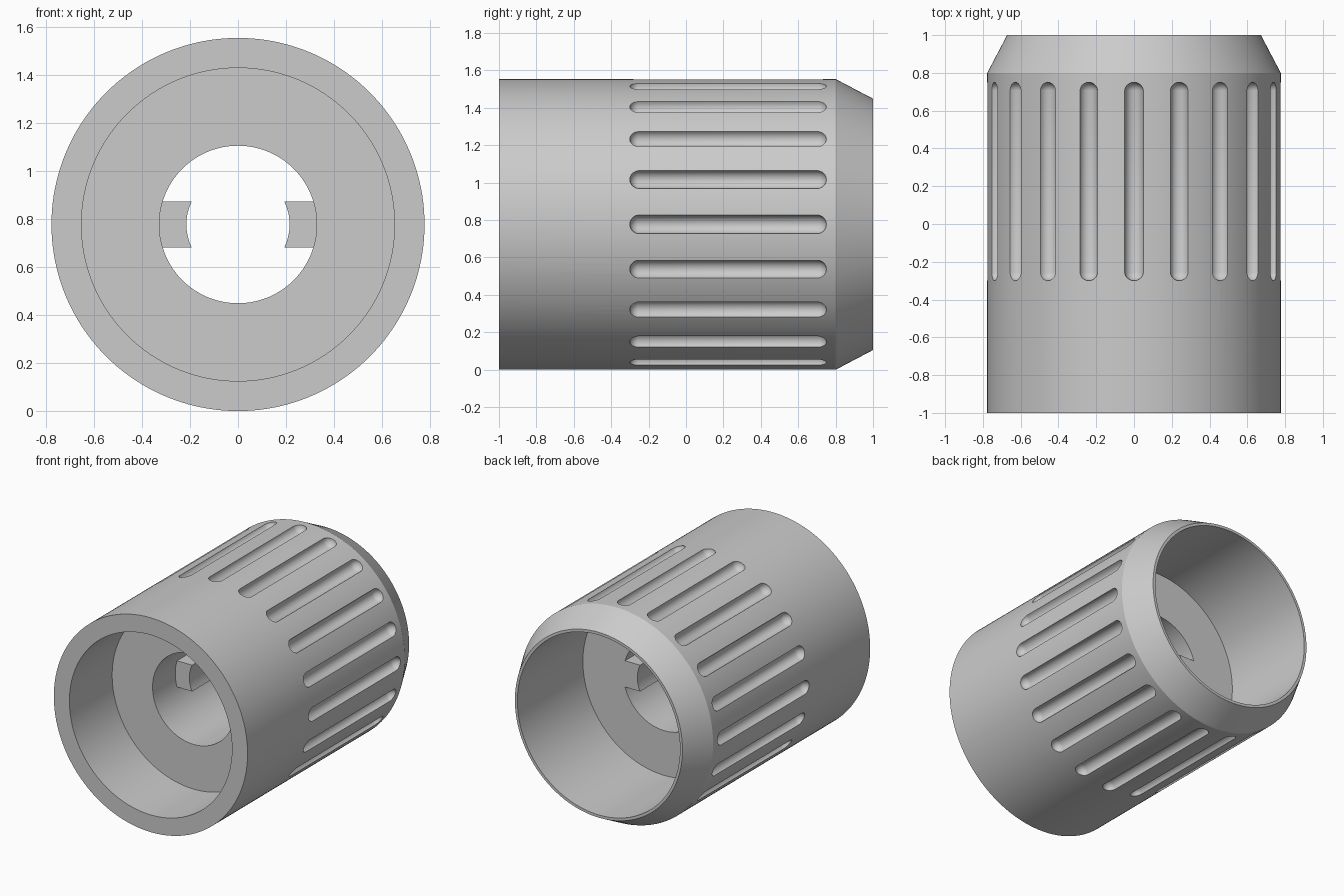
import bpy, bmesh, math
from mathutils import Matrix, Vector

if "Cube" in bpy.data.objects:
    bpy.data.objects.remove(bpy.data.objects["Cube"], do_unlink=True)

RADIUS = 0.777
CENTRE = Matrix.Translation((0, 0, RADIUS))

grey = bpy.data.materials.new("plain grey")
grey.use_nodes = True
colour = (0.6, 0.6, 0.6, 1)
grey.diffuse_color = colour
grey.node_tree.nodes["Principled BSDF"].inputs["Base Color"].default_value = colour


def make_object(name, bm):
    """Turn a bmesh built around the y axis into a finished object."""
    bmesh.ops.recalc_face_normals(bm, faces=bm.faces)
    bm.transform(CENTRE)
    mesh = bpy.data.meshes.new(name)
    bm.to_mesh(mesh)
    bm.free()
    mesh.materials.append(grey)
    obj = bpy.data.objects.new(name, mesh)
    bpy.context.collection.objects.link(obj)
    return obj


def activate(obj):
    bpy.ops.object.select_all(action='DESELECT')
    obj.select_set(True)
    bpy.context.view_layer.objects.active = obj


def smooth(obj, degrees):
    activate(obj)
    bpy.ops.object.shade_smooth_by_angle(angle=math.radians(degrees))


# Sleeve: closed wall section (radius, y) turned around the y axis
section = [(RADIUS, -1), (RADIUS, 0.8), (0.672, 1), (0.652, 1), (0.652, 0.25),
           (0.328, 0.25), (0.328, -0.51), (0.652, -0.51), (0.652, -1)]
bm = bmesh.new()
ring = [bm.verts.new((r, y, 0)) for r, y in section]
edges = [bm.edges.new((ring[i - 1], ring[i])) for i in range(len(ring))]
bmesh.ops.spin(bm, geom=ring + edges, cent=(0, 0, 0), axis=(0, 1, 0),
               angle=math.tau, steps=160, use_merge=True)
bmesh.ops.remove_doubles(bm, verts=bm.verts, dist=1e-5)
sleeve = make_object("sleeve", bm)

# Grip grooves: twenty round-ended rods cut from the outer wall
bm = bmesh.new()
for i in range(20):
    made = bmesh.ops.create_uvsphere(bm, u_segments=24, v_segments=11, radius=0.0505)
    verts = made["verts"]
    bmesh.ops.rotate(bm, verts=verts, matrix=Matrix.Rotation(math.pi / 2, 3, 'X'))
    for v in verts:
        v.co += Vector((0, 0.70 if v.co.y > 0 else -0.25, RADIUS))
    bmesh.ops.rotate(bm, verts=verts, matrix=Matrix.Rotation(i * math.tau / 20, 3, 'Y'))
cutter = make_object("groove_cutter", bm)
cutter.hide_render = True

cut = sleeve.modifiers.new("grooves", 'BOOLEAN')
cut.operation = 'DIFFERENCE'
cut.solver = 'EXACT'
cut.object = cutter
activate(sleeve)
bpy.ops.object.modifier_apply(modifier=cut.name)
bpy.data.objects.remove(cutter, do_unlink=True)
smooth(sleeve, 25)

# Keys: two tabs with arched inner faces inside the central hole
for side, name in ((1, "left_key"), (-1, "right_key")):
    bm = bmesh.new()
    heights = [0.095 * (k / 6 - 1) for k in range(13)]
    outline = [(0.215, h) for h in heights] + [(0.33, h) for h in reversed(heights)]
    verts = [bm.verts.new((side * math.sqrt(r * r - h * h), -0.25, h)) for r, h in outline]
    face = bm.faces.new(verts)
    out = bmesh.ops.extrude_face_region(bm, geom=[face])
    moved = [g for g in out["geom"] if isinstance(g, bmesh.types.BMVert)]
    bmesh.ops.translate(bm, verts=moved, vec=(0, 0.5, 0))
    smooth(make_object(name, bm), 30)
